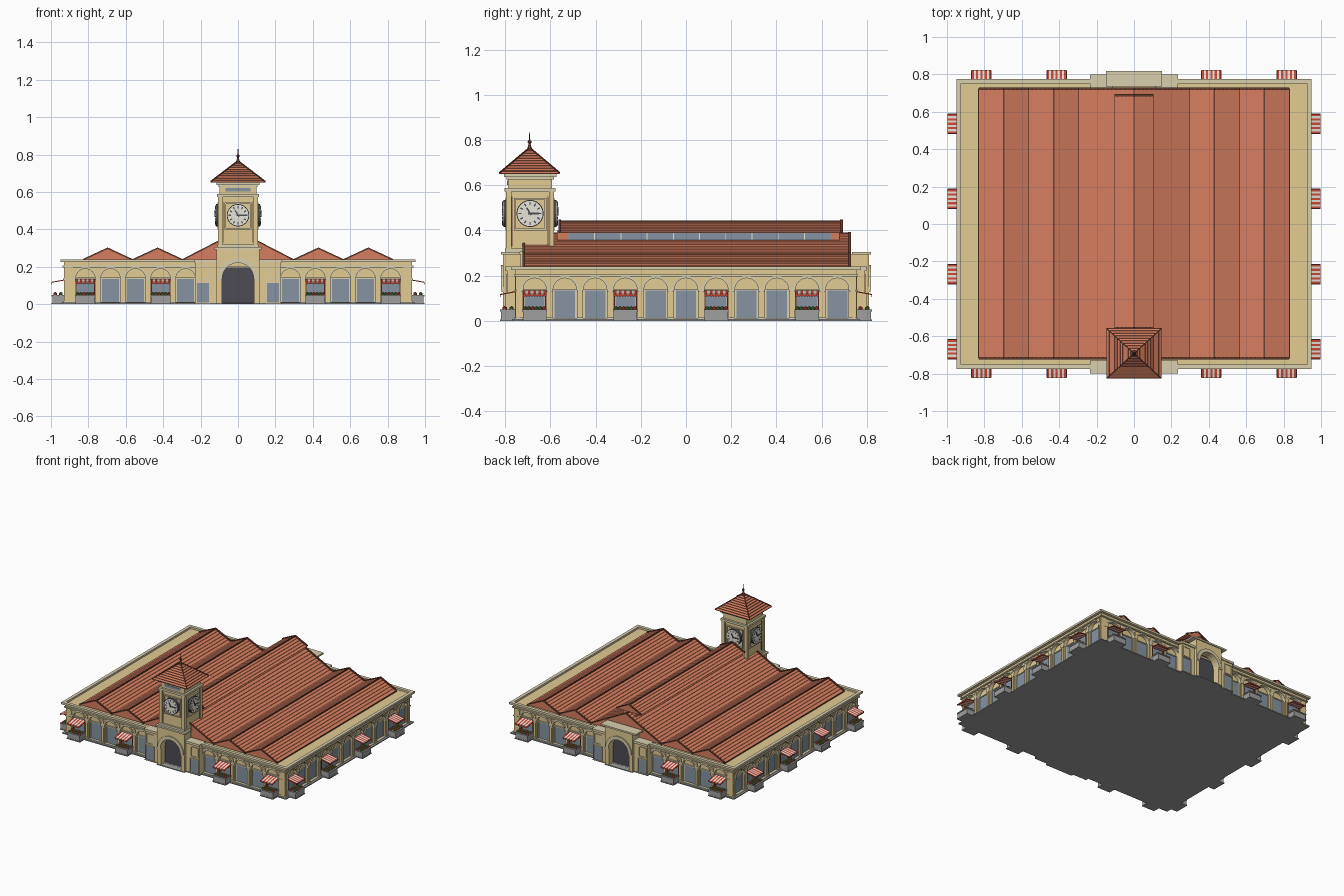
import bpy, bmesh
from math import pi, sin, cos, sqrt
from mathutils import Matrix, Vector

cube = bpy.data.objects.get("Cube")
if cube:
    bpy.data.objects.remove(cube, do_unlink=True)

def linear(c):
    return c / 12.92 if c <= 0.04 else ((c + 0.055) / 1.055) ** 2.4

def material(name, r, g, b):
    m = bpy.data.materials.new(name)
    col = (linear(r / 255), linear(g / 255), linear(b / 255), 1)
    m.use_nodes = True
    m.diffuse_color = col
    m.node_tree.nodes["Principled BSDF"].inputs["Base Color"].default_value = col
    return m

STONE = material("sandstone", 226, 204, 148)
TRIM = material("pale trim", 218, 208, 174)
TILE = material("terracotta", 214, 126, 96)
BROWN = material("dark brown", 108, 62, 48)
GLASS = material("blue grey glass", 134, 148, 162)
DARK = material("charcoal", 76, 76, 84)
GREY = material("light grey", 160, 160, 160)
WHITE = material("cream white", 236, 232, 222)
RED = material("awning red", 208, 72, 56)
GREEN = material("leaf green", 90, 124, 62)

parts = {}
I = Matrix()

def mesh(name, mat):
    if name not in parts:
        parts[name] = (bmesh.new(), mat)
    return parts[name][0]

def solid(name, mat, pts, a, b, M=I, across=False):
    """Extrude a (u, z) outline through depth, or a (depth, z) outline across u."""
    bm = mesh(name, mat)
    place = (lambda p, e: (e, -p[0], p[1])) if across else (lambda p, e: (p[0], -e, p[1]))
    ends = [[bm.verts.new(M @ Vector(place(p, e))) for p in pts] for e in (a, b)]
    faces = [bm.faces.new(ends[0]), bm.faces.new(ends[1][::-1])]
    n = len(pts)
    for i in range(n):
        j = (i + 1) % n
        faces.append(bm.faces.new((ends[0][i], ends[0][j], ends[1][j], ends[1][i])))
    bmesh.ops.recalc_face_normals(bm, faces=faces)

def box(name, mat, u0, u1, d0, d1, z0, z1, M=I):
    solid(name, mat, [(u0, z0), (u1, z0), (u1, z1), (u0, z1)], d0, d1, M)

def arc(u, z, r, n=12, a0=0.0, a1=pi):
    return [(u + r * cos(a0 + (a1 - a0) * i / n), z + r * sin(a0 + (a1 - a0) * i / n)) for i in range(n + 1)]

def arch_wall(name, mat, u, half, r, spring, top, d0, d1, M):
    z = .004
    solid(name, mat, [(u + half, z), (u + half, top), (u - half, top), (u - half, z), (u - r, z)]
          + arc(u, spring, r)[::-1] + [(u + r, z)], d0, d1, M)

def arch_ring(name, u, z, r0, r1, d0, d1, M):
    solid(name, TRIM, arc(u, z, r1) + arc(u, z, r0)[::-1], d0, d1, M)

def frame(name, mat, u, z, hu, hz, t, d0, d1, M):
    for s in (-1, 1):
        box(name, mat, u + s * hu - t, u + s * hu + t, d0, d1, z - hz - t, z + hz + t, M)
        box(name, mat, u - hu, u + hu, d0, d1, z + s * hz - t, z + s * hz + t, M)

def cone(name, mat, r0, r1, z0, z1, base, n=10):
    bmesh.ops.create_cone(mesh(name, mat), cap_ends=True, segments=n, radius1=r0, radius2=r1, depth=z1 - z0,
                          matrix=Matrix.Translation((0, 0, (z0 + z1) / 2)) @ base)

HX, HY = 0.925, 0.75
PITCH = 0.134

# Ground slab, inner walls and flat roof deck
box("ground_slab", GREY, -HX - .02, HX + .02, -HY - .02, HY + .02, 0, .008)
box("inner_walls", STONE, -HX + .022, HX - .022, -HY + .022, HY - .022, .008, .22)
box("roof_deck", STONE, -HX + .005, HX - .005, -HY + .005, HY - .005, .2, .226)

def stall(u, M):
    """Striped awning over a counter of produce."""
    n, w = 9, .104
    for i in range(n):
        kind = ("awning_red_stripes", RED) if i % 2 == 0 else ("awning_white_stripes", WHITE)
        a = u - w / 2 + i * w / n
        solid(*kind, [(-.01, .134), (.073, .119), (.073, .114), (-.01, .129)], a, a + w / n, M, across=True)
        # scalloped valance below the front edge
        drop = [(a, .116), (a + w / n, .116), (a + w / n, .111), (a + w / n / 2, .106), (a, .111)]
        solid("awning_valance", RED, drop, .07, .073, M)
    for s in (-1, 1):
        c = u + s * .05
        box("awning_posts", BROWN, c - .003, c + .003, -.012, .003, .05, .13, M)
    box("stall_counter", GREY, u - .052, u + .052, 0, .068, .006, .046, M)
    box("counter_rim", GREY, u - .055, u + .055, 0, .072, .042, .05, M)
    box("stall_footing", GREY, u - .055, u + .055, 0, .072, 0, .007, M)
    for i in range(6):
        for j in range(2):
            kind = ("red_produce", RED) if (i + j) % 3 == 0 else ("green_produce", GREEN)
            at = M @ Matrix.Translation((u - .0425 + i * .017, -.022 - j * .03, .055))
            bmesh.ops.create_icosphere(mesh(*kind), subdivisions=1, radius=.011, matrix=at)

def bay(u, M):
    """One arcade bay: pierced wall, arch moulding, window and column trim."""
    arch_wall("arcade_wall", STONE, u, PITCH / 2 + .001, .053, .137, .205, -.024, 0, M)
    arch_ring("arch_mouldings", u, .137, .052, .062, -.01, .006, M)
    box("shop_windows", GLASS, u - .046, u + .046, -.025, -.016, .008, .135, M)
    box("window_lintels", TRIM, u - .053, u + .053, -.025, -.012, .135, .142, M)
    for s in (-1, 1):
        box("window_lintels", TRIM, u + s * .049 - .004, u + s * .049 + .004, -.025, -.012, .008, .137, M)
        c = u + s * PITCH / 2
        box("column_shafts", STONE, c - .008, c + .008, 0, .006, .02, .185, M)
        box("column_caps", TRIM, c - .014, c + .014, -.01, .008, .13, .139, M)
        box("column_feet", TRIM, c - .014, c + .014, -.01, .008, .004, .018, M)

def portal(M, cap):
    """Entrance block with arched gate and two side doors."""
    box("portal_step", GREY, -.232, .232, 0, .045, 0, .007, M)
    box("portal_step", GREY, -.117, .117, 0, .063, 0, .007, M)
    arch_wall("portal_arch_wall", STONE, 0, .115, .085, .137, .295, -.02, .06, M)
    arch_ring("portal_arch_moulding", 0, .137, .084, .11, .05, .068, M)
    box("portal_gate", DARK, -.086, .086, -.02, .006, .008, .225, M)
    box("portal_cap", TRIM, -cap, cap, -.015, .068, .293, .305, M)
    for s in (-1, 1):
        u = s * .1725
        box("portal_wings", STONE, u - .0575, u + .0575, -.02, .042, .004, .225, M)
        box("portal_wing_caps", TRIM, u - .0625, u + .0625, -.02, .05, .223, .24, M)
        c = s * .188
        box("portal_doors", GLASS, c - .034, c + .034, .04, .0445, .008, .115, M)
        frame("portal_door_frames", TRIM, c, .062, .035, .055, .003, .04, .049, M)
        frame("portal_panels", TRIM, c, .168, .028, .036, .003, .04, .047, M)
        box("portal_imposts", TRIM, s * .1 - .015, s * .1 + .015, .05, .066, .127, .138, M)

# Four facades
for k, half, depth in ((0, HX, HY), (1, HY, HX), (2, HX, HY), (3, HY, HX)):
    M = Matrix.Rotation(k * pi / 2, 4, 'Z') @ Matrix.Translation((0, -depth, 0))
    if k % 2 == 0:
        spots = [s * (.28 + PITCH * i) for s in (-1, 1) for i in range(5)]
        stalls = [s * (.28 + PITCH * i) for s in (-1, 1) for i in (1, 4)]
        portal(M, .125 if k == 0 else .15)
    else:
        spots = [PITCH * (i - 5) for i in range(11)]
        side = 1 if k == 1 else -1
        stalls = [side * PITCH * i for i in (-5, -2, 1, 4)]
    for u in spots:
        bay(u, M)
    for u in stalls:
        stall(u, M)
    for s in (-1, 1):
        end = max(spots) + PITCH / 2
        box("corner_piers", STONE, min(s * end, s * half), max(s * end, s * half), -.03, .004, .004, .205, M)
    box("lower_cornice", TRIM, -half - .012, half + .012, -.02, .012, .197, .206, M)
    box("frieze", STONE, -half - .004, half + .004, -.02, .004, .205, .226, M)
    box("parapet", TRIM, -half - .025, half + .025, .0, .025, .225, .24, M)
    box("plinth", TRIM, -half - .004, half + .004, -.024, .004, .004, .012, M)

# Tiled gable roofs
def courses(x0, z0, x1, z1, n, lip=.003):
    pts = []
    for i in range(n):
        x, z = x0 + (x1 - x0) * i / n, z0 + (z1 - z0) * i / n
        pts += [(x, z), (x, z + lip)]
    return pts

def gable(name, x, run, z0, z1, n, d0, d1):
    """Stepped tile courses with dark rakes at both ends."""
    left = courses(x - run, z0, x, z1, n)
    right = courses(x + run, z0, x, z1, n)[::-1]
    solid(name, TILE, left + [(x, z1)] + right, d0, d1)
    rake = [(x - run, z0), (x, z1), (x + run, z0), (x + run, z0 + .009), (x, z1 + .009), (x - run, z0 + .009)]
    for a, b in ((d0 - .004, d0 + .008), (d1 - .008, d1 + .004)):
        solid("roof_rakes", BROWN, rake, a, b)
    box("ridge_caps", BROWN, x - .004, x + .004, d0, d1, z1 - .004, z1 + .005)

for x in (-.697, -.43, .43, .697):
    gable("side_roofs", x, .133, .232, .294, 6, -.725, .72)
gable("central_roof", 0, .297, .232, .385, 13, -.725, .72)
for x in (-.83, -.563, -.297, .297, .563, .83):
    box("roof_gutters", BROWN, x - .004, x + .004, -.725, .72, .222, .235)

# Glazed roof lantern
box("lantern_walls", TILE, -.055, .055, -.68, .57, .34, .4)
box("lantern_glazing", GLASS, -.059, .059, -.64, .52, .357, .395)
for i in range(11):
    d = -.64 + 1.16 * i / 10
    box("lantern_mullions", WHITE, -.062, .062, d - .002, d + .002, .357, .395)
gable("lantern_roof", 0, .104, .389, .439, 5, -.69, .56)

# Clock tower
TY = -.69
box("tower_shaft", STONE, -.098, .098, -TY - .098, -TY + .098, .2, .64)
box("tower_front_plaque", GLASS, -.067, .067, -TY + .09, -TY + .102, .602, .62)
for k in range(4):
    M = Matrix.Translation((0, TY, 0)) @ Matrix.Rotation(k * pi / 2, 4, 'Z')
    for s in (-1, 1):
        box("tower_pilasters", STONE, s * .095 - .012, s * .095 + .012, .09, .107, .32, .575, M)
        box("tower_grooves", BROWN, s * .079 - .002, s * .079 + .002, .095, .1, .33, .55, M)
    box("tower_belt", TRIM, -.11, .11, .08, .11, .305, .32, M)
    box("tower_upper_belt", TRIM, -.113, .113, .08, .113, .572, .588, M)
    box("tower_cornice", TRIM, -.105, .105, .08, .105, .625, .636, M)
    box("tower_cornice", TRIM, -.116, .116, .08, .116, .636, .652, M)
    frame("clock_frame", TRIM, 0, .472, .068, .068, .004, .095, .109, M)
    solid("clock_rim", DARK, arc(0, .475, .06, 24, 0, 2 * pi)[:-1], .095, .118, M)
    solid("clock_face", WHITE, arc(0, .475, .056, 24, 0, 2 * pi)[:-1], .1, .121, M)
    for i in range(12):
        R = Matrix.Translation((0, 0, .475)) @ Matrix.Rotation(i * pi / 6, 4, 'Y')
        box("clock_marks", DARK, -.003, .003, .12, .123, .037, .05, M @ R)
        if i in (3, 11):
            box("clock_hands", DARK, -.0035, .0035, .12, .125, -.008, .04 if i == 3 else .03, M @ R)

# Tower roof: stepped tile courses on a rectangular plan, with a finial
N, EX, EY, BASE, RISE = 10, .145, .132, .65, .113
CENTRE = Matrix.Translation((0, TY - .002, 0))
PLAN = CENTRE @ Matrix.Diagonal((sqrt(2) * EX, sqrt(2) * EY, 1, 1)) @ Matrix.Rotation(pi / 4, 4, 'Z')
for i in range(N):
    w0, w1 = 1 - i / N, 1 - (i + 1) / N
    z0, z1 = BASE + RISE * i / N, BASE + RISE * (i + 1) / N
    cone("tower_roof_edges", BROWN, w0 + .02, w0 + .02, z0, z0 + .003, PLAN, 4)
    cone("tower_roof_tiles", TILE, w0 + .005, w1 + .005, z0 + .003, z1 + .002, PLAN, 4)
for sx in (-1, 1):
    for sy in (-1, 1):
        foot, apex = Vector((sx * EX, sy * EY, BASE + .006)), Vector((0, 0, BASE + RISE + .004))
        axis = apex - foot
        at = CENTRE @ Matrix.Translation((foot + apex) / 2) @ axis.to_track_quat('Z', 'Y').to_matrix().to_4x4()
        bmesh.ops.create_cone(mesh("tower_roof_hips", BROWN), cap_ends=True, segments=6, radius1=.004,
                              radius2=.004, depth=axis.length, matrix=at)
cone("finial", BROWN, .012, .004, .755, .785, CENTRE)
cone("finial", BROWN, .004, .001, .785, .835, CENTRE)
bmesh.ops.create_icosphere(mesh("finial", BROWN), subdivisions=2, radius=.009,
                           matrix=CENTRE @ Matrix.Translation((0, 0, .792)))

# Turn every collected part into an object
for name, (bm, mat) in parts.items():
    me = bpy.data.meshes.new(name)
    bm.to_mesh(me)
    bm.free()
    me.materials.append(mat)
    bpy.context.scene.collection.objects.link(bpy.data.objects.new(name, me))
